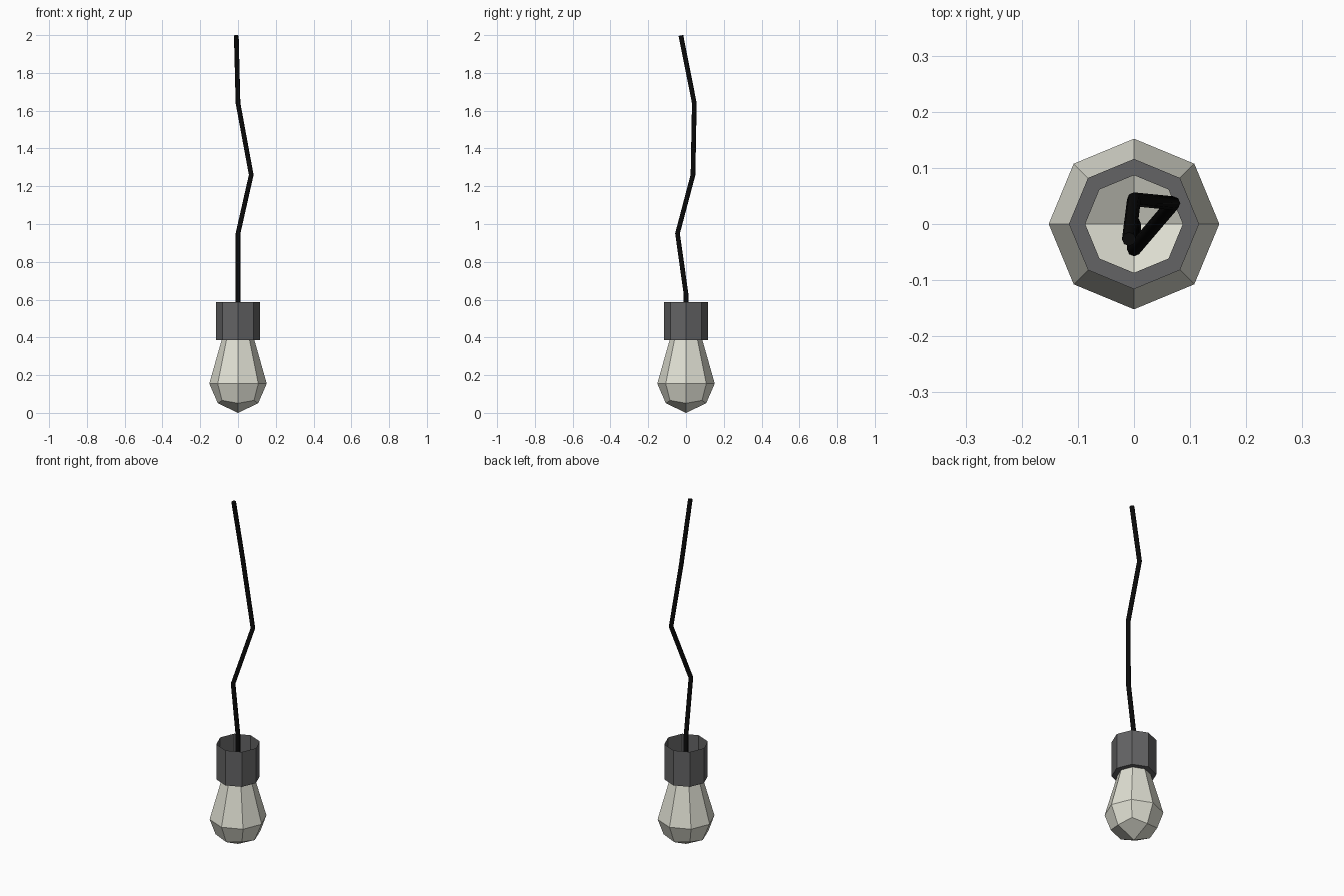
import bpy, bmesh, math

if "Cube" in bpy.data.objects:
    bpy.data.objects.remove(bpy.data.objects["Cube"])


def material(name, rgb):
    m = bpy.data.materials.new(name)
    m.diffuse_color = (*rgb, 1.0)
    m.use_nodes = True
    m.node_tree.nodes["Principled BSDF"].inputs["Base Color"].default_value = m.diffuse_color
    return m


glass = material("warm white glass", (0.74, 0.74, 0.65))
grey = material("dark grey", (0.125, 0.125, 0.128))
black = material("black", (0.003, 0.003, 0.003))


def ring(bm, z, r, diag_z=None, diag_r=None):
    """Eight points; the diagonal points may have their own height and radius."""
    pts = []
    for i in range(8):
        odd = i % 2
        rr = diag_r if odd and diag_r else r
        zz = diag_z if odd and diag_z else z
        a = i * math.pi / 4
        pts.append(bm.verts.new((rr * math.cos(a), rr * math.sin(a), zz)))
    return pts


def bridge(bm, low, high):
    for i in range(8):
        j = (i + 1) % 8
        bm.faces.new((low[i], low[j], high[j], high[i]))


def finish(bm, name, mat):
    me = bpy.data.meshes.new(name)
    bm.to_mesh(me)
    bm.free()
    me.materials.append(mat)
    ob = bpy.data.objects.new(name, me)
    bpy.context.collection.objects.link(ob)
    return ob


# Bulb: pear shape, open at the neck, closed below by four quads
bm = bmesh.new()
base = ring(bm, 0.051, 0.107, 0.066, 0.12)
belly = ring(bm, 0.155, 0.152)
neck = ring(bm, 0.385, 0.087)
bridge(bm, base, belly)
bridge(bm, belly, neck)
tip = bm.verts.new((0, 0, 0))
for i in range(0, 8, 2):
    bm.faces.new((tip, base[(i + 2) % 8], base[i + 1], base[i]))
finish(bm, "bulb", glass)

# Socket: thin open-topped cup with a flat ring around the neck
bm = bmesh.new()
inner = ring(bm, 0.385, 0.087)
low = ring(bm, 0.385, 0.116)
top = ring(bm, 0.588, 0.116)
bridge(bm, inner, low)
bridge(bm, low, top)
finish(bm, "socket", grey)

# Cord: kinked tube hanging down into the socket
path = [(0, 0, 0.45), (0, 0, 0.63), (0, -0.045, 0.95), (0.07, 0.037, 1.26),
        (0, 0.044, 1.64), (-0.009, -0.027, 1.998)]
cu = bpy.data.curves.new("cord", "CURVE")
cu.dimensions = "3D"
cu.bevel_depth = 0.0125
cu.bevel_resolution = 2
cu.use_fill_caps = True
sp = cu.splines.new("POLY")
sp.points.add(len(path) - 1)
for p, co in zip(sp.points, path):
    p.co = (*co, 1)
cu.materials.append(black)
bpy.context.collection.objects.link(bpy.data.objects.new("cord", cu))
